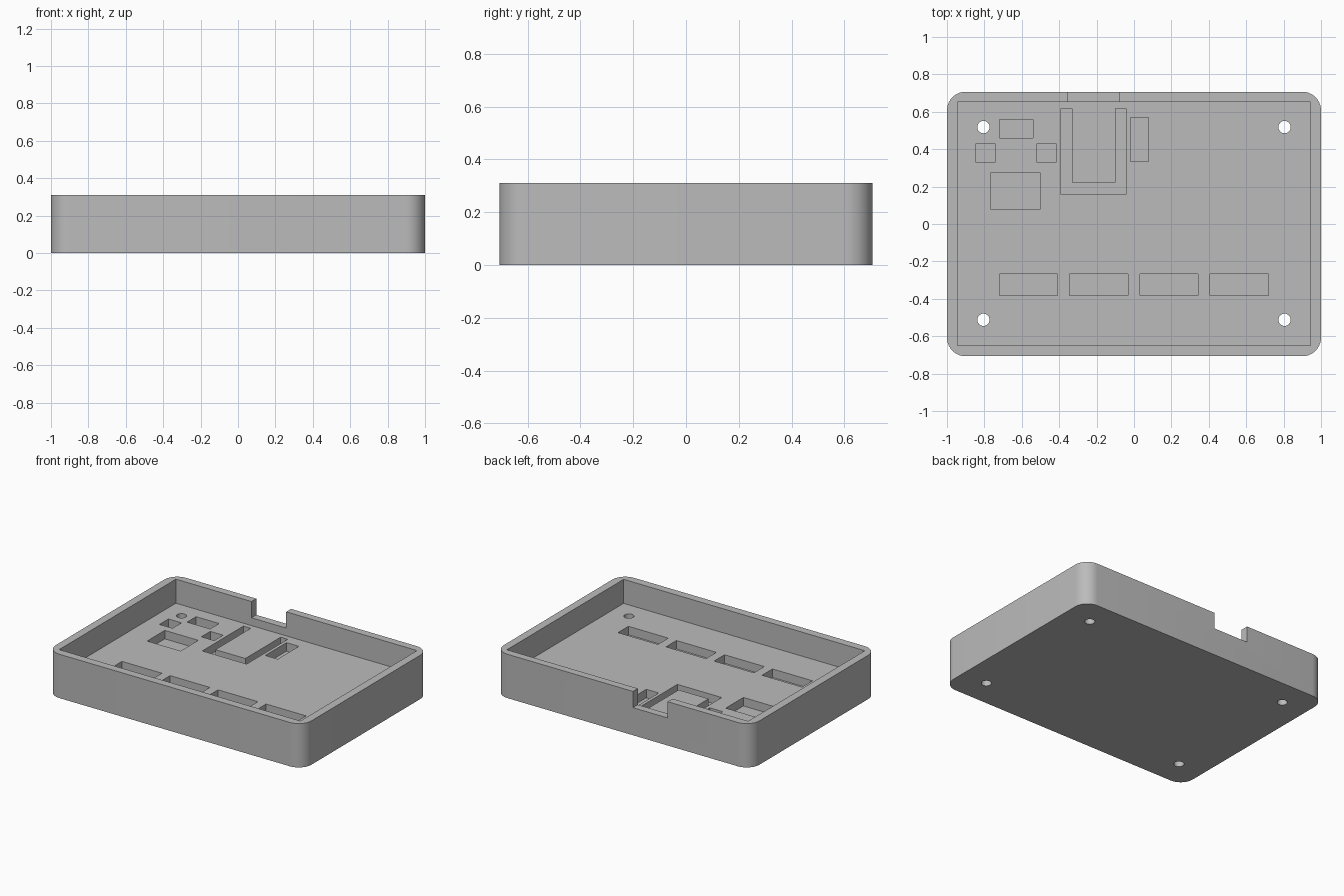
import bpy, bmesh
from math import sin, cos, pi, radians

if "Cube" in bpy.data.objects:
    bpy.data.objects.remove(bpy.data.objects["Cube"], do_unlink=True)

HEIGHT, FLOOR, POCKET, NOTCH = 0.31, 0.14, 0.08, 0.195

grey = bpy.data.materials.new("plain grey")
grey.use_nodes = True
colour = (0.5, 0.5, 0.5, 1)
grey.diffuse_color = colour
grey.node_tree.nodes["Principled BSDF"].inputs["Base Color"].default_value = colour


def prism(name, outline, z0, z1):
    """Extrude a counter-clockwise outline from z0 to z1."""
    bm = bmesh.new()
    base = bm.faces.new([bm.verts.new((x, y, z0)) for x, y in outline])
    top = bmesh.ops.extrude_face_region(bm, geom=[base])["geom"]
    verts = [v for v in top if isinstance(v, bmesh.types.BMVert)]
    bmesh.ops.translate(bm, verts=verts, vec=(0, 0, z1 - z0))
    bmesh.ops.recalc_face_normals(bm, faces=bm.faces)
    mesh = bpy.data.meshes.new(name)
    bm.to_mesh(mesh)
    bm.free()
    mesh.materials.append(grey)
    obj = bpy.data.objects.new(name, mesh)
    bpy.context.scene.collection.objects.link(obj)
    return obj


def rect(x0, x1, y0, y1):
    return [(x0, y0), (x1, y0), (x1, y1), (x0, y1)]


def arc(cx, cy, r, start, sweep, steps):
    return [(cx + r * cos(start + sweep * i / steps),
             cy + r * sin(start + sweep * i / steps)) for i in range(steps + 1)]


# Tray body with rounded vertical corners
R, X, Y = 0.1, 1.0, 0.707
outline = []
for k, (sx, sy) in enumerate([(1, 1), (-1, 1), (-1, -1), (1, -1)]):
    outline += arc(sx * (X - R), sy * (Y - R), R, k * pi / 2, pi / 2, 10)
tray = prism("tray", outline, 0, HEIGHT)
bpy.context.view_layer.objects.active = tray
tray.select_set(True)


def cut(shape, z0, z1):
    """Carve a prism out of the tray."""
    cutter = prism("cutter", shape, z0, z1)
    cutter.hide_render = True
    mod = tray.modifiers.new("cut", "BOOLEAN")
    mod.operation, mod.solver, mod.object = "DIFFERENCE", "EXACT", cutter
    bpy.ops.object.modifier_apply(modifier=mod.name)
    bpy.data.objects.remove(cutter, do_unlink=True)


# Main cavity and the cable notch in the back wall
cut(rect(-0.943, 0.943, -0.65, 0.653), FLOOR, 0.4)
cut(rect(-0.352, -0.08, 0.6, 0.8), NOTCH, 0.4)

# Component pockets sunk into the floor
pockets = [
    rect(-0.72, -0.54, 0.46, 0.56),
    rect(-0.845, -0.743, 0.33, 0.43),
    rect(-0.518, -0.417, 0.33, 0.43),
    rect(-0.765, -0.503, 0.078, 0.275),
    rect(-0.02, 0.077, 0.333, 0.57),
]
# Row of four slots along the front
for i in range(4):
    x = -0.72 + i * 0.3755
    pockets.append(rect(x, x + 0.312, -0.383, -0.267))
# U-shaped channel
pockets.append([(-0.39, 0.158), (-0.043, 0.158), (-0.043, 0.617), (-0.098, 0.617),
                (-0.098, 0.222), (-0.332, 0.222), (-0.332, 0.617), (-0.39, 0.617)])
for p in pockets:
    cut(p, POCKET, 0.2)

# Screw holes through the floor
for x in (-0.805, 0.805):
    for y in (-0.512, 0.518):
        cut(arc(x, y, 0.033, 0, 2 * pi, 24)[:-1], -0.1, 0.2)

bpy.ops.object.shade_smooth_by_angle(angle=radians(30))
